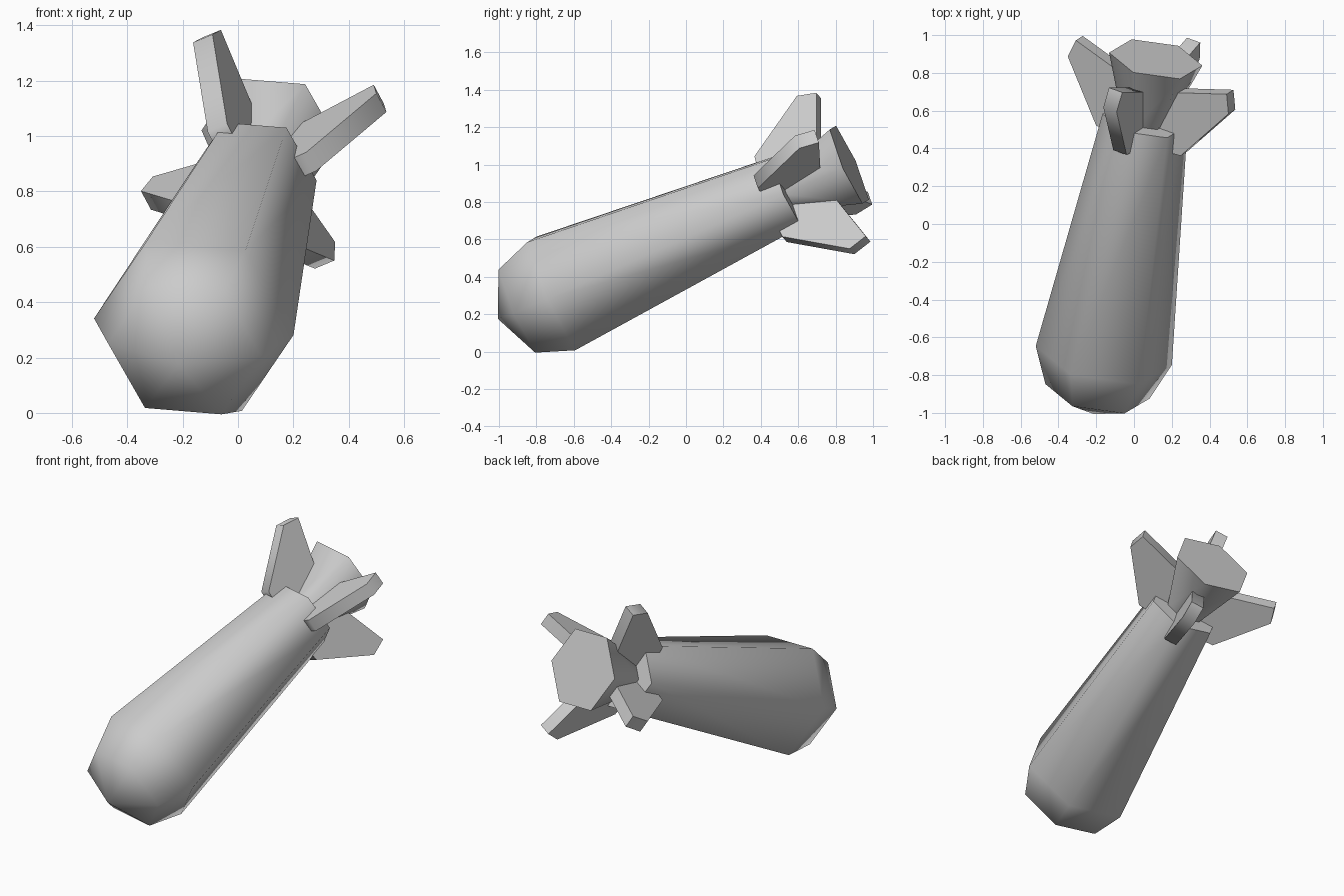
import bpy, bmesh, math
from mathutils import Vector, Matrix

cube = bpy.data.objects.get("Cube")
if cube:
    bpy.data.objects.remove(cube)

# Single grey paint
grey = bpy.data.materials.new("grey_metal")
grey.use_nodes = True
colour = (0.6, 0.6, 0.6, 1)
grey.diffuse_color = colour
grey.node_tree.nodes["Principled BSDF"].inputs["Base Color"].default_value = colour

# Tilted frame: local z runs along the body towards the tail, local y points down,
# origin at the tail disc
axis = Vector((0.158, 0.902, 0.396)).normalized()
side = Vector((0.986, -0.137, -0.082))
side = (side - axis * side.dot(axis)).normalized()
down = axis.cross(side)
frame = Matrix.Translation((0.115, 0.873, 1.0)) @ Matrix((side, down, axis)).transposed().to_4x4()


def finish(name, bm, matrix):
    bmesh.ops.recalc_face_normals(bm, faces=bm.faces)
    mesh = bpy.data.meshes.new(name)
    bm.to_mesh(mesh)
    bm.free()
    mesh.materials.append(grey)
    ob = bpy.data.objects.new(name, mesh)
    bpy.context.collection.objects.link(ob)
    ob.matrix_world = matrix
    bpy.ops.object.select_all(action='DESELECT')
    ob.select_set(True)
    bpy.context.view_layer.objects.active = ob
    bpy.ops.object.shade_smooth_by_angle(angle=math.radians(65))


def hex_lathe(name, profile):
    """Six-sided turned part from (radius, height) pairs; zero radius makes a tip."""
    bm = bmesh.new()
    rings = []
    for r, z in profile:
        count = 6 if r else 1
        rings.append([bm.verts.new((r * math.cos(i * math.pi / 3), r * math.sin(i * math.pi / 3), z))
                      for i in range(count)])
    for a, b in zip(rings, rings[1:]):
        for i in range(6):
            j = (i + 1) % 6
            if len(a) == 1:
                bm.faces.new((a[0], b[i], b[j]))
            else:
                bm.faces.new((a[i], a[j], b[j], b[i]))
    for ring in (rings[0], rings[-1]):
        if len(ring) == 6:
            bm.faces.new(ring)
    finish(name, bm, frame)


# Body with rounded nose, and flared tail cone
hex_lathe("body", [(0, -2.078), (0.28, -1.945), (0.365, -1.735), (0.228, -0.355)])
hex_lathe("tail_cone", [(0.12, -0.37), (0.25, 0)])

# Four diagonal fins: (radius, height) outline extruded to a slab
outline = [(0.08, -0.38), (0.19, -0.47), (0.255, -0.465), (0.485, -0.14),
           (0.455, -0.035), (0.17, -0.125), (0.08, -0.2)]
thickness = 0.08
for k, name in enumerate(("left_upper_fin", "left_lower_fin", "right_lower_fin", "right_upper_fin")):
    bm = bmesh.new()
    face = bm.faces.new([bm.verts.new((r, -thickness / 2, z)) for r, z in outline])
    new = bmesh.ops.extrude_face_region(bm, geom=[face])["geom"]
    bmesh.ops.translate(bm, vec=(0, thickness, 0),
                        verts=[v for v in new if isinstance(v, bmesh.types.BMVert)])
    finish(name, bm, frame @ Matrix.Rotation(math.radians(90 * k - 28.5), 4, 'Z'))
